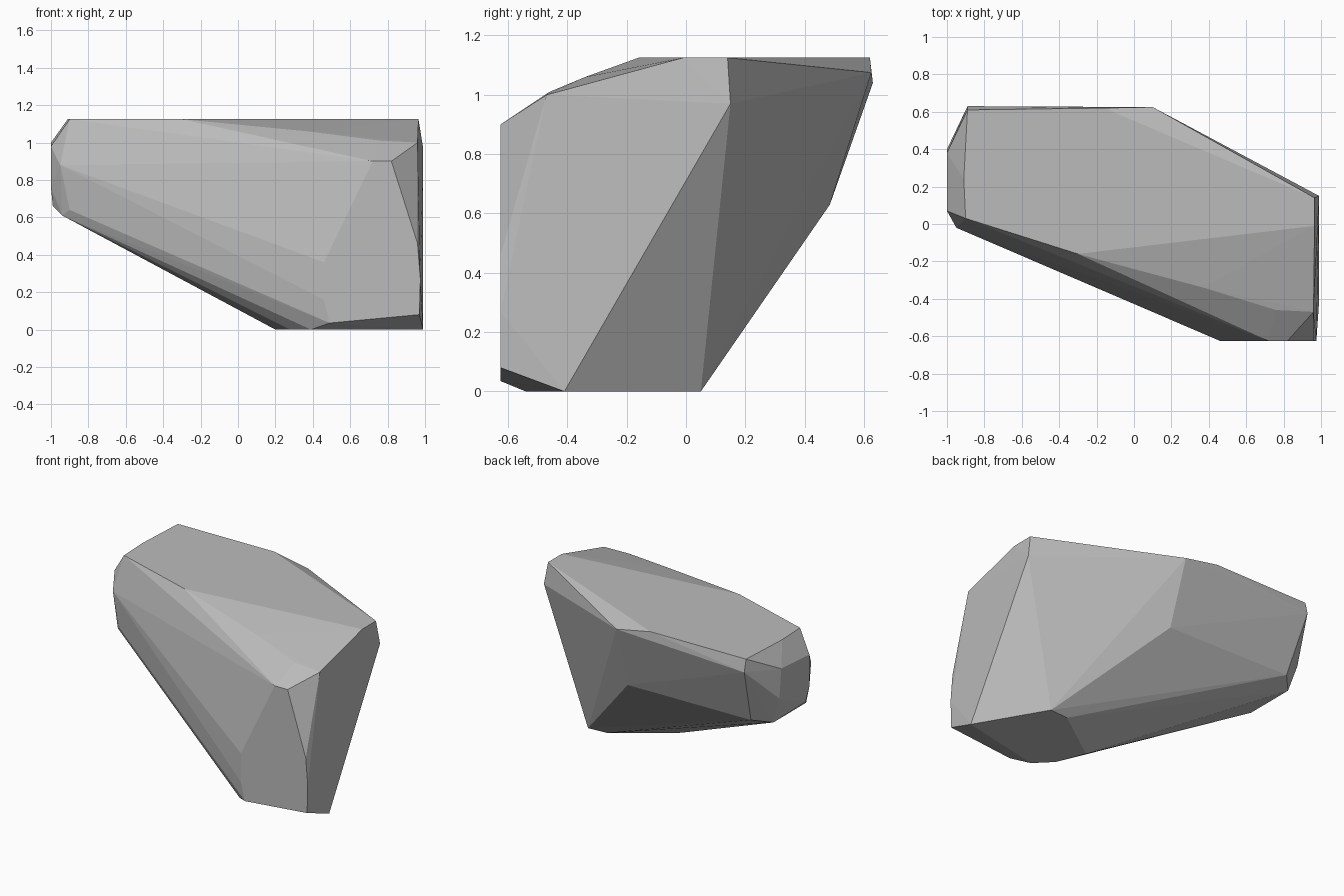
import bpy
import bmesh
import math

FRONT_Y = -0.625   # flat front facet
CROWN_Z = 1.125    # flat top facet


def remove_default_cube():
    cube = bpy.data.objects.get("Cube")
    if cube:
        bpy.data.objects.remove(cube, do_unlink=True)


def make_material(name, grey):
    material = bpy.data.materials.new(name)
    colour = (grey, grey, grey, 1.0)
    material.use_nodes = True
    material.diffuse_color = colour
    shader = material.node_tree.nodes.get("Principled BSDF")
    shader.inputs["Base Color"].default_value = colour
    return material


def level(outline, z):
    """Corners of a horizontal facet."""
    return [(x, y, z) for x, y in outline]


def upright(outline, y):
    """Corners of an upright facet that faces the front."""
    return [(x, y, z) for x, z in outline]


def make_boulder(name, corners, material):
    """Wrap the corners in a convex skin of flat facets."""
    mesh = bpy.data.meshes.new(name)
    bm = bmesh.new()
    for corner in corners:
        bm.verts.new(corner)
    hull = bmesh.ops.convex_hull(bm, input=bm.verts[:])
    loose = {item for key in ("geom_interior", "geom_unused")
             for item in hull[key] if isinstance(item, bmesh.types.BMVert)}
    bmesh.ops.delete(bm, geom=list(loose), context="VERTS")
    # Merge facets that lie in the same plane
    bmesh.ops.dissolve_limit(bm, angle_limit=math.radians(1),
                             verts=bm.verts[:], edges=bm.edges[:])
    bmesh.ops.recalc_face_normals(bm, faces=bm.faces[:])
    bm.to_mesh(mesh)
    bm.free()
    mesh.materials.append(material)
    boulder = bpy.data.objects.new(name, mesh)
    bpy.context.collection.objects.link(boulder)
    return boulder


# Flat underside
base = level([(0.99, -0.41), (0.72, 0.05), (0.58, 0.04),
              (0.2, -0.23), (0.28, -0.43), (0.39, -0.54)], 0)

# Flat crown
crown = level([(-0.89, 0.61), (-0.16, 0.62), (0.965, 0.14), (0.965, -0.01),
               (-0.3, -0.16), (-0.9, 0.03), (-0.91, 0.24)], CROWN_Z)

# Upright front facet
front = upright([(0.46, 0.36), (0.46, 0.16), (0.49, 0.035), (0.97, 0.08),
                 (0.975, 0.27), (0.96, 0.46), (0.82, 0.9), (0.72, 0.9)],
                FRONT_Y)

# Sloping shoulder between the front and the crown
shoulder = [(0.96, -0.47, 1.0), (0.76, -0.46, 1.01), (0.37, -0.34, 1.06)]

# Back ridge and the undercut below it
back = [(0.1, 0.625, 1.075), (-0.89, 0.63, 1.04), (0.99, 0.15, 0.97),
        (0.11, 0.485, 0.63), (-0.84, 0.485, 0.64)]

# Rounded narrow end
narrow_end = [(-1, 0.07, 0.98), (-1, 0.07, 0.76), (-0.99, 0.1, 0.66),
              (-0.94, 0.38, 0.61), (-0.94, 0.02, 0.61), (-0.95, -0.02, 0.88),
              (-0.9, -0.02, 0.64), (-1, 0.38, 1.0), (-1, 0.4, 0.8)]

remove_default_cube()
stone = make_material("stone grey", 0.5)
make_boulder("boulder", base + crown + front + shoulder + back + narrow_end,
             stone)
